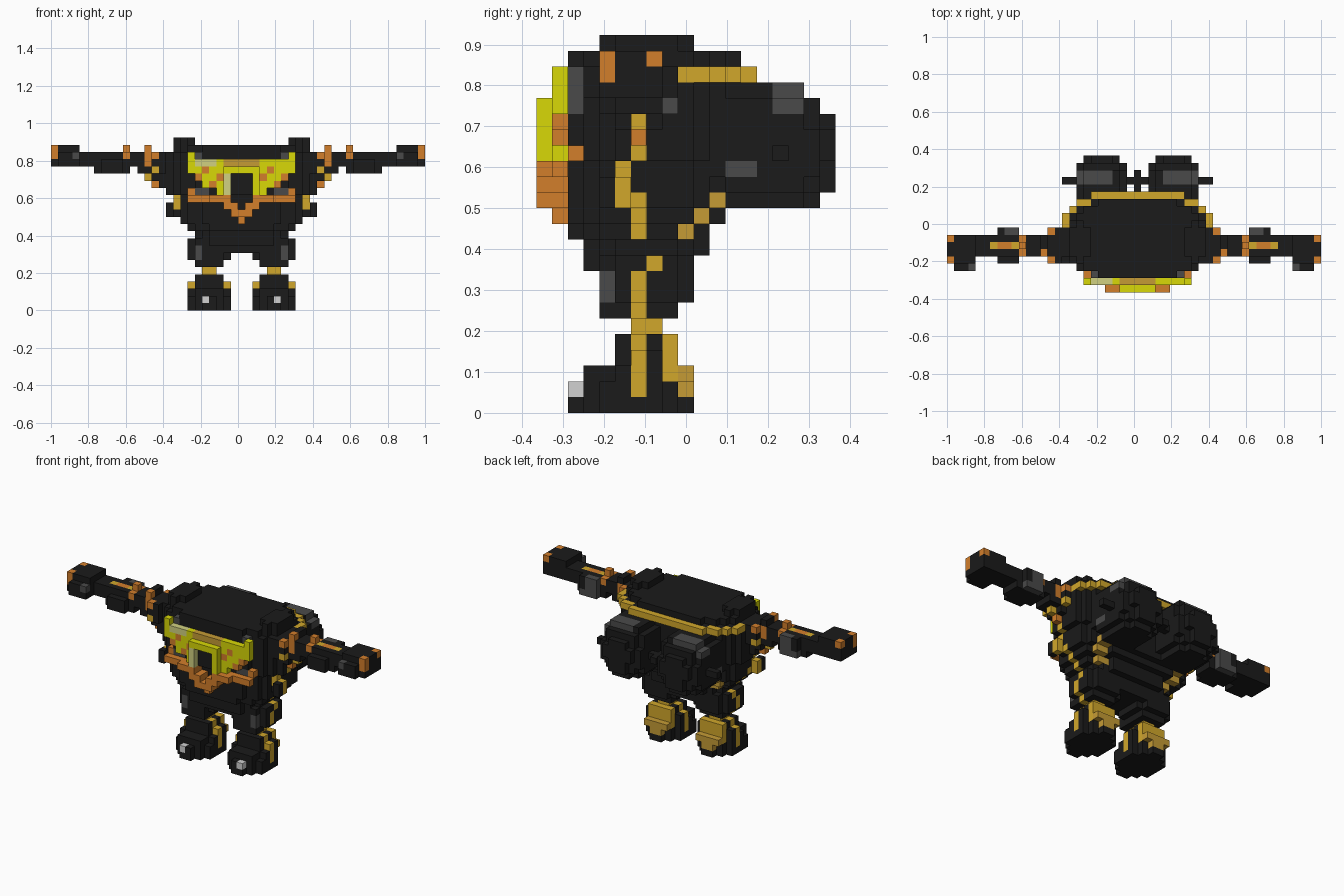
import bpy, bmesh
from mathutils import Vector

cube = bpy.data.objects.get("Cube")
if cube:
    bpy.data.objects.remove(cube)

V = 2 / 52  # size of one block
PALETTE = {
    "charcoal": (0.0105, 0.0105, 0.0105), "grey": (0.068, 0.068, 0.068),
    "silver": (0.64, 0.64, 0.64), "gold": (0.64, 0.39, 0.024),
    "dark_gold": (0.56, 0.33, 0.036), "orange": (0.65, 0.21, 0.024),
    "yellow": (0.69, 0.69, 0.002), "cream": (0.64, 0.64, 0.22),
}
NAMES = list(PALETTE)
MATS = []
for name, rgb in PALETTE.items():
    m = bpy.data.materials.new(name)
    m.use_nodes = True
    m.diffuse_color = (*rgb, 1)
    bsdf = m.node_tree.nodes["Principled BSDF"]
    bsdf.inputs["Base Color"].default_value = (*rgb, 1)
    bsdf.inputs["Roughness"].default_value = 0.8
    MATS.append(m)


def box(part, xs, ys, zs, colour="charcoal"):
    """Fill an inclusive range of blocks."""
    for x in range(xs[0], xs[1] + 1):
        for y in range(ys[0], ys[1] + 1):
            for z in range(zs[0], zs[1] + 1):
                part[x, y, z] = colour


def layer(part, z, w, y0, y1, cx=0, p=2.8):
    """Fill one rounded horizontal slice."""
    c, h = (y0 + y1) / 2, (y1 - y0 + 1) / 2
    for x in range(int(cx - w), int(cx + w) + 2):
        for y in range(y0, y1 + 1):
            if (abs(x - cx) / (w + 0.5)) ** p + (abs(y - c) / h) ** p <= 1:
                part[x, y, z] = "charcoal"


def paint(part, rule):
    """Recolour blocks; rule gets x, y, z and whether the block is on the rim."""
    steps = ((1, 0), (-1, 0), (0, 1), (0, -1))
    for x, y, z in list(part):
        rim = any((x + a, y + b, z) not in part for a, b in steps)
        colour = rule(x, y, z, rim)
        if colour:
            part[x, y, z] = colour


def build(name, part):
    """Turn blocks into a mesh of their exposed faces."""
    bm = bmesh.new()
    corners = {}

    def vert(p):
        if p not in corners:
            corners[p] = bm.verts.new(((p[0] + 26) * V - 1, (p[1] - 9.5) * V, p[2] * V))
        return corners[p]

    for cell, colour in part.items():
        for axis in range(3):
            for side in (0, 1):
                near = list(cell)
                near[axis] += 2 * side - 1
                if tuple(near) in part:
                    continue
                quad = []
                for a, b in ((0, 0), (1, 0), (1, 1), (0, 1)):
                    p = list(cell)
                    p[axis] += side
                    p[(axis + 1) % 3] += a
                    p[(axis + 2) % 3] += b
                    quad.append(vert(tuple(p)))
                if not side:
                    quad.reverse()
                bm.faces.new(quad).material_index = NAMES.index(colour)
    mesh = bpy.data.meshes.new(name)
    bm.to_mesh(mesh)
    bm.free()
    for m in MATS:
        mesh.materials.append(m)
    bpy.context.collection.objects.link(bpy.data.objects.new(name, mesh))


def build_pair(name, part, shift=0):
    build("left_" + name, part)
    build("right_" + name, {(shift - x, y, z): c for (x, y, z), c in part.items()})


# Torso: rounded slices, widest at the shoulders
body = {}
widths = [6, 6, 6, 7, 8, 9, 9, 9, 10, 10, 10, 10, 10, 10, 9]
fronts = [4, 3, 3] + [2] * 12
backs = [9, 9, 10, 10, 11, 12, 12, 12, 12, 12, 12, 12, 12, 13, 12]
for n, (w, y0, y1) in enumerate(zip(widths, fronts, backs)):
    layer(body, n + 8, w, y0, y1)
for s in (-1, 1):
    layer(body, 23, 1, 4, 9, s * 8, 2)                      # raised shoulder rims
    box(body, (s * 10, s * 10), (4, 4), (13, 14))           # hip studs
    box(body, (s * 10, s * 10), (5, 5), (13, 14), "gold")


def torso_colours(x, y, z, rim):
    a = abs(x)
    if not rim:
        return None
    if z == 21 and y >= 9:
        return "gold"                                       # band around the back
    if z in (19, 20) and y == 12 and a in (5, 6):
        return "gold"
    if 11 <= z <= 18 and y == (5 if z in (14, 15) else 6) and a > 4:
        return "gold"                                       # side seam
    if z in (11, 12, 13) and y == z - 2 and a > 4:
        return "dark_gold"                                  # lower back seam
    if y == 2 and 19 <= z <= 22 and 6 <= a <= 8:
        return "grey"
    if y == 2 and z == 16 and a in (5, 6):
        return "grey"


paint(body, torso_colours)
build("torso", body)

# Visor: tapering yellow panel with a dark centre
visor = {}
for z, w in zip(range(16, 21), (3, 5, 6, 7, 7)):
    box(visor, (-w, w), (1, 1), (z, z), "yellow")
box(visor, (-1, 1), (1, 1), (16, 18))
box(visor, (-2, 2), (1, 1), (20, 20), "dark_gold")
box(visor, (-6, -4), (1, 1), (20, 20), "cream")
box(visor, (-2, 2), (0, 0), (19, 19), "yellow")
for s in (-1, 1):
    box(visor, (s * 7, s * 7), (1, 1), (21, 21), "yellow")
    box(visor, (s * 2, s * 2), (0, 0), (16, 18), "yellow" if s > 0 else "cream")
paint(visor, lambda x, y, z, rim: "orange" if y == 1 and 17 <= z <= 19
      and 3 <= abs(x) <= 6 and (x + 2 * z) % 3 == 0 else None)
build("visor", visor)

# Chin trim: bar falling to a point in the middle
trim = {}
for s in (-1, 1):
    for a in range(2, 8):
        box(trim, (s * a, s * a), (0 if a < 5 else 1, 1), (15, 15), "orange")
    box(trim, (s * 2, s * 2), (0, 1), (14, 14), "orange")
    box(trim, (s, s), (0, 1), (13, 14), "orange")
    box(trim, (s * 7, s * 7), (2, 2), (16, 16), "orange")
box(trim, (0, 0), (1, 1), (12, 13), "orange")
box(trim, (0, 0), (0, 0), (13, 13), "orange")
build("chin_trim", trim)

# Arms: shoulder, elbow and hand blocks on a thinner bar
arm = {}
box(arm, (9, 22), (5, 7), (20, 21))
box(arm, (10, 11), (4, 8), (19, 21))
box(arm, (10, 11), (5, 7), (18, 18))
box(arm, (10, 10), (5, 7), (17, 17))
box(arm, (12, 12), (5, 7), (19, 22))
box(arm, (12, 12), (6, 6), (18, 18), "gold")
box(arm, (11, 11), (6, 6), (17, 17), "orange")
box(arm, (13, 13), (5, 7), (19, 21))
box(arm, (15, 19), (5, 7), (19, 21))
box(arm, (16, 18), (4, 4), (19, 20))
box(arm, (16, 18), (8, 8), (19, 19), "grey")
box(arm, (16, 17), (8, 8), (20, 21), "grey")
box(arm, (18, 18), (8, 8), (20, 21))
box(arm, (15, 15), (6, 6), (22, 22), "orange")
box(arm, (22, 25), (4, 7), (20, 22))
box(arm, (22, 24), (3, 3), (20, 21))


def arm_colours(x, y, z, rim):
    if x == 25 and (y, z) in ((4, 21), (4, 22), (7, 22)):
        return "orange"
    if x == 12 and y != 6 and z >= 20:
        return "charcoal" if z == 22 and y == 7 else "orange"
    if x == 11 and y in (4, 8) and z in (19, 21):
        return "gold" if z == 19 else "orange"
    if x == 15 and z == 21 and y != 6:
        return "orange"
    if y == 6 and z == 21 and 16 <= x <= 19:
        return "orange" if x in (17, 18) else "gold"
    if (x, y, z) == (22, 3, 21):
        return "grey"


paint(arm, arm_colours)
build_pair("arm", arm, -1)

# Legs: thigh, narrow gold ankle and rounded boot
leg = {}
for z in (7, 8, 9):
    layer(leg, z, 2.5, 4, 9, 4.5, 3)
box(leg, (3, 6), (4, 8), (6, 6))
box(leg, (4, 5), (6, 7), (5, 5), "gold")
paint(leg, lambda x, y, z, rim: "grey" if y == 4 and z in (7, 8) and x == 6
      else "gold" if y == (7 if z == 9 else 6) and x >= 6 else None)
build_pair("leg", leg)

boot = {}
for z in (0, 1):
    layer(boot, z, 2.5, 2, 9, 4.5, 2)
layer(boot, 2, 2.5, 3, 9, 4.5, 2)
box(boot, (2, 7), (6, 7), (3, 3))
box(boot, (3, 6), (5, 8), (3, 4))
box(boot, (5, 5), (2, 2), (1, 1), "silver")


def boot_colours(x, y, z, rim):
    if y == 9 and z in (1, 2) or y == 8 and z >= 2:
        return "dark_gold" if y == 9 else "gold"
    if y == 6 and z >= 1 and rim:
        return "gold"


paint(boot, boot_colours)
build_pair("boot", boot)

# Back pods: rounded tanks with side stubs and a bridge
pod = {}
centre, radii = Vector((5, 14, 16.3)), Vector((3.9, 4.5, 4.5))
for x in range(2, 9):
    for y in range(11, 19):
        for z in range(13, 21):
            d = Vector((x, y, z)) - centre
            if sum(abs(d[i] / radii[i]) ** 2.4 for i in range(3)) <= 1:
                pod[x, y, z] = "charcoal"
paint(pod, lambda x, y, z, rim: "grey" if z >= 19 and 15 <= y <= 16 and x >= 4
      or z == 15 and y in (12, 13) and x >= 7 else None)
box(pod, (8, 10), (15, 15), (16, 16))
build_pair("back_pod", pod)

bridge = {}
box(bridge, (-1, 1), (15, 15), (16, 16))
box(bridge, (0, 0), (13, 16), (16, 16))
build("pod_bridge", bridge)
